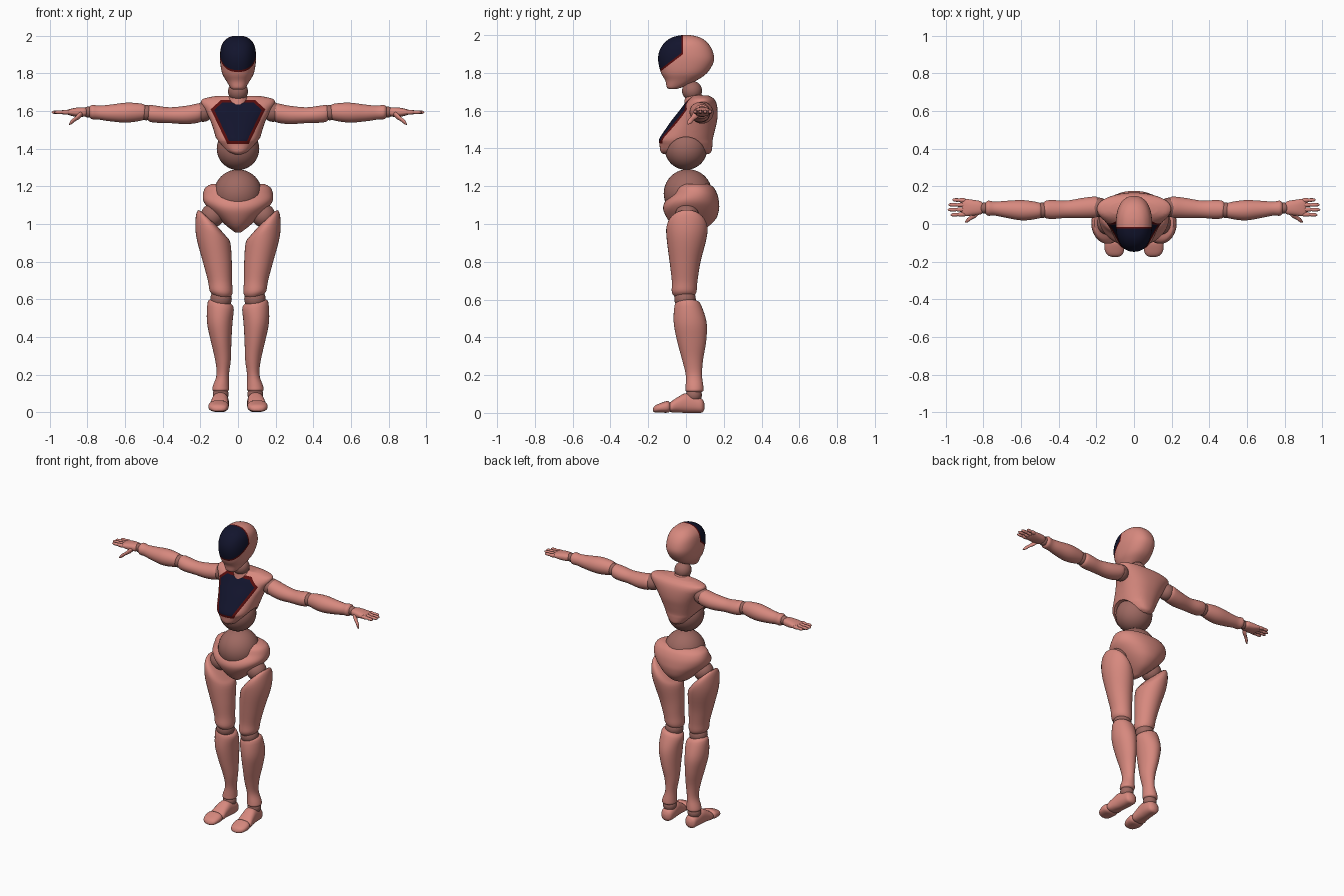
import bpy, bmesh, math
from mathutils import Vector

if "Cube" in bpy.data.objects:
    bpy.data.objects.remove(bpy.data.objects["Cube"])


def material(name, r, g, b):
    mat = bpy.data.materials.new(name)
    mat.use_nodes = True
    mat.diffuse_color = (r, g, b, 1)
    mat.node_tree.nodes["Principled BSDF"].inputs["Base Color"].default_value = (r, g, b, 1)
    return mat


SHELL = material("salmon shell", .68, .25, .21)
JOINT = material("dusky joint", .34, .14, .12)
GLASS = material("navy glass", .006, .007, .026)
RIM = material("dark red rim", .1, .004, .004)

# How a section's (along, across, other) coordinates map to x, y, z
AXES = {
    "x": lambda t, u, v: (t, u, v),
    "y": lambda t, u, v: (u, t, v),
    "z": lambda t, u, v: (u, v, t),
}


def finish(name, bm, mats, mirror=False):
    bmesh.ops.recalc_face_normals(bm, faces=bm.faces)
    for face in bm.faces:
        face.smooth = True
    mesh = bpy.data.meshes.new(name)
    bm.to_mesh(mesh)
    bm.free()
    mesh.set_sharp_from_angle(angle=math.radians(50))
    for mat in mats:
        mesh.materials.append(mat)
    obj = bpy.data.objects.new(name, mesh)
    bpy.context.collection.objects.link(obj)
    if mirror:
        mod = obj.modifiers.new("Mirror", "MIRROR")
        mod.use_mirror_merge = False
    return obj


def spline(rows, steps):
    """Catmull-Rom blend through the section rows."""
    out = []
    for i in range(len(rows) - 1):
        a, b = rows[max(i - 1, 0)], rows[i]
        c, d = rows[i + 1], rows[min(i + 2, len(rows) - 1)]
        for s in range(steps):
            t = s / steps
            out.append([q + t / 2 * (r - p + t * (2*p - 5*q + 4*r - w + t * (3*(q - r) + w - p)))
                        for p, q, r, w in zip(a, b, c, d)])
    return out + [list(rows[-1])]


def loft(rows, axis="z", power=2.0, sides=32, steps=4):
    """Rows: along, centre u, centre v, radius u, radius v, optional tilt."""
    bm = bmesh.new()
    place = AXES[axis]
    rings = []
    for t, cu, cv, ru, rv, *tilt in spline(rows, steps):
        ring = []
        for k in range(sides):
            a = math.tau * k / sides
            c, s = math.cos(a), math.sin(a)
            du = math.copysign(abs(c) ** (2 / power), c) * max(ru, .001)
            dv = math.copysign(abs(s) ** (2 / power), s) * max(rv, .001)
            lean = tilt[0] * du if tilt else 0
            ring.append(bm.verts.new(place(t + lean, cu + du, cv + dv)))
        rings.append(ring)
    for low, high in zip(rings, rings[1:]):
        for k in range(sides):
            n = (k + 1) % sides
            bm.faces.new((low[k], low[n], high[n], high[k]))
    bm.faces.new(rings[0])
    bm.faces.new(rings[-1])
    return bm


def ball(name, centre, radius, mirror=True):
    bm = bmesh.new()
    bmesh.ops.create_uvsphere(bm, u_segments=32, v_segments=20, radius=radius)
    bmesh.ops.translate(bm, verts=bm.verts, vec=centre)
    return finish(name, bm, [JOINT], mirror)


def inlay(bm, planes, margin):
    """Cut a panel bounded by planes; glass inside, rim along its border."""
    planes = [(Vector(p), Vector(n).normalized()) for p, n in planes]
    for point, normal in planes:
        for co in (point, point - normal * margin):
            bmesh.ops.bisect_plane(bm, geom=bm.verts[:] + bm.edges[:] + bm.faces[:],
                                   plane_co=co, plane_no=normal, dist=1e-5)
    for face in bm.faces:
        mid = face.calc_center_median()
        d = max((mid - p).dot(n) for p, n in planes)
        face.material_index = 1 if d < -margin else 2 if d < 0 else 0


# Head with visor
bm = loft([(1.715, 0, -.07, .028, .02), (1.725, 0, -.06, .04, .042),
           (1.76, 0, -.027, .062, .083), (1.8, 0, -.01, .084, .122),
           (1.86, 0, 0, .095, .147), (1.91, 0, 0, .095, .143),
           (1.955, 0, 0, .085, .118), (1.985, 0, 0, .06, .08),
           (1.998, 0, 0, .03, .035), (2, 0, 0, .006, .006)], power=2.3, sides=48)
inlay(bm, [((0, -.015, 1.9), (0, 1, 0)), ((0, -.015, 1.9), (0, .61, -.79))], .01)
finish("head", bm, [SHELL, GLASS, RIM])

# Neck
ball("neck_ball", (0, .032, 1.705), .053, False)
finish("neck", loft([(1.63, 0, .05, .06, .06), (1.67, 0, .045, .05, .05),
                     (1.69, 0, .04, .04, .04)]), [SHELL])

# Chest shell with front panel, arched open over the upper waist ball
bm = loft([(1.37, 0, 0, .03, .12), (1.385, 0, 0, .07, .135), (1.42, 0, 0, .1, .14),
           (1.45, 0, 0, .115, .142), (1.5, 0, .022, .13, .132),
           (1.55, 0, .045, .147, .12), (1.6, 0, .066, .172, .101),
           (1.64, 0, .078, .195, .083), (1.665, 0, .083, .185, .063),
           (1.68, 0, .08, .12, .04)], power=2.3, sides=64)
panel = [((0, .05, 0), (0, 1, 0)), ((0, 0, 1.66), (0, 0, 1)), ((0, 0, 1.425), (0, 0, -1))]
for s in (-1, 1):
    panel += [((s * .145, 0, 1.61), (s * .9, 0, -.43)), ((s * .145, 0, 1.61), (s * .67, 0, .74))]
inlay(bm, panel, .015)
chest = finish("chest", bm, [SHELL, GLASS, RIM])
cutter = finish("chest_cutter", loft([(-.4, 0, 1.355, .106, .106), (.4, 0, 1.355, .106, .106)],
                                     "x", sides=48, steps=1), [SHELL])
cutter.hide_render = True
mod = chest.modifiers.new("Arch", "BOOLEAN")
mod.operation, mod.object = "DIFFERENCE", cutter
graph = bpy.context.evaluated_depsgraph_get()
arched = bpy.data.meshes.new_from_object(chest.evaluated_get(graph))
chest.modifiers.clear()
chest.data = arched
arched.set_sharp_from_angle(angle=math.radians(50))
bpy.data.objects.remove(cutter)

# Waist and pelvis
ball("upper_waist_ball", (0, 0, 1.4), .113, False)
ball("lower_waist_ball", (0, .01, 1.162), .128, False)
finish("pelvis", loft([(.955, 0, .01, .015, .03), (.985, 0, .025, .055, .09),
                       (1.03, 0, .03, .105, .13), (1.08, 0, .027, .155, .148),
                       (1.12, 0, .032, .183, .142), (1.16, 0, .045, .186, .12),
                       (1.195, 0, .045, .172, .1), (1.213, 0, .045, .14, .07)],
                      power=2.2, sides=48), [SHELL])

# Legs
ball("hip_balls", (.135, .005, 1.045), .063)
finish("thighs", loft([(1.03, .155, .005, .025, .03, .9), (1.02, .15, .005, .06, .085, .9),
                       (.985, .145, .005, .08, .108, .6), (.92, .132, .003, .091, .105, .2),
                       (.8, .11, -.005, .077, .082, 0), (.7, .096, -.007, .064, .068, 0),
                       (.64, .09, -.01, .061, .065, .1), (.615, .09, -.01, .045, .05, .2)]),
       [SHELL], True)
ball("knee_balls", (.09, -.005, .602), .057)
finish("calves", loft([(.592, .092, .01, .045, .05, .2), (.57, .092, .01, .069, .07, .2),
                       (.48, .097, .022, .068, .087, 0), (.38, .09, .03, .055, .077, 0),
                       (.28, .08, .035, .042, .055, 0), (.2, .081, .042, .033, .043, 0),
                       (.14, .09, .045, .043, .047, 0), (.118, .092, .045, .044, .047, 0),
                       (.108, .092, .045, .03, .033, 0)]), [SHELL], True)
ball("ankle_balls", (.092, .042, .095), .042)
finish("feet", loft([(.098, .09, .034, .012, .014), (.085, .09, .038, .035, .036),
                     (.05, .09, .045, .042, .045), (0, .094, .052, .044, .052),
                     (-.04, .098, .044, .047, .042), (-.075, .101, .033, .05, .03),
                     (-.088, .101, .03, .04, .022)], "y", 2.4), [SHELL], True)
finish("toes", loft([(-.082, .102, .03, .038, .02), (-.098, .103, .032, .053, .031),
                     (-.14, .104, .026, .051, .024), (-.166, .102, .02, .037, .017),
                     (-.176, .1, .015, .012, .006)], "y", 2.4), [SHELL], True)

# Arms
ball("shoulder_balls", (.185, .088, 1.595), .052)
finish("upper_arms", loft([(.185, .09, 1.595, .035, .03), (.2, .09, 1.592, .055, .05),
                           (.27, .085, 1.58, .054, .049), (.36, .078, 1.578, .046, .042),
                           (.43, .077, 1.583, .05, .045), (.47, .077, 1.588, .046, .044),
                           (.485, .076, 1.59, .03, .03)], "x"), [SHELL], True)
ball("elbow_balls", (.488, .073, 1.592), .041)
finish("forearms", loft([(.492, .072, 1.595, .03, .028), (.505, .072, 1.595, .042, .043),
                         (.59, .073, 1.592, .054, .053), (.68, .078, 1.59, .045, .044),
                         (.74, .082, 1.592, .037, .037), (.775, .084, 1.595, .04, .038),
                         (.79, .084, 1.595, .027, .026)], "x"), [SHELL], True)
ball("wrist_balls", (.796, .085, 1.595), .029)
finish("palms", loft([(.8, .086, 1.595, .02, .014), (.815, .086, 1.595, .035, .024),
                      (.86, .087, 1.594, .042, .024), (.9, .088, 1.594, .046, .015),
                      (.915, .088, 1.594, .04, .008)], "x", 2.4), [SHELL], True)

# Fingers: two rounded segments each, pinched at the knuckle
for name, y, tip in (("index", .052, .975), ("middle", .077, .99),
                     ("ring", .101, .987), ("little", .125, .965)):
    root = .895
    rows = []
    for f, r in ((0, .008), (.1, .012), (.4, .011), (.5, .008), (.6, .01), (.9, .008), (1, .002)):
        rows.append((root + f * (tip - root), y + (y - .088) * f * .1, 1.594, r, r))
    finish(name + "_fingers", loft(rows, "x", sides=12, steps=2), [SHELL], True)
finish("thumbs", loft([(.825, .06, 1.588, .008, .008), (.84, .053, 1.578, .018, .017),
                       (.865, .034, 1.558, .012, .012), (.885, .02, 1.542, .012, .012),
                       (.898, .01, 1.53, .003, .003)], "x", sides=16), [SHELL], True)
